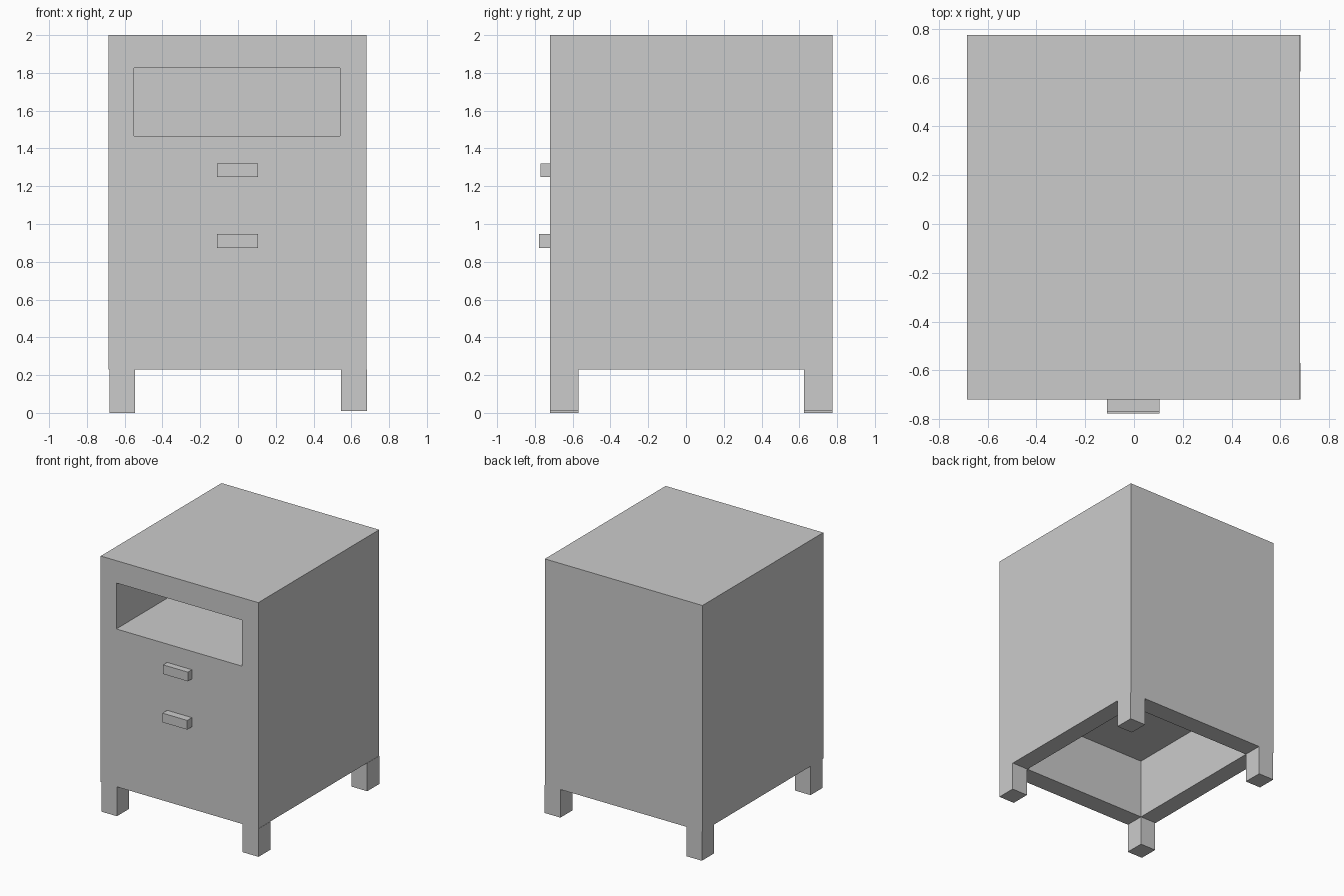
import bpy
import bmesh

if "Cube" in bpy.data.objects:
    bpy.data.objects.remove(bpy.data.objects["Cube"])


def box(name, x, y, z):
    """Add a box from (min, max) ranges on each axis."""
    bm = bmesh.new()
    bmesh.ops.create_cube(bm, size=1)
    for v in bm.verts:
        v.co = [r[0] if c < 0 else r[1] for c, r in zip(v.co, (x, y, z))]
    mesh = bpy.data.meshes.new(name)
    bm.to_mesh(mesh)
    bm.free()
    obj = bpy.data.objects.new(name, mesh)
    bpy.context.collection.objects.link(obj)
    return obj


def carve(target, cutter):
    """Subtract a cutter with a live boolean and hide it."""
    mod = target.modifiers.new(cutter.name, 'BOOLEAN')
    mod.operation = 'DIFFERENCE'
    mod.solver = 'EXACT'
    mod.object = cutter
    cutter.hide_render = True
    cutter.display_type = 'WIRE'


LEFT, RIGHT = -0.685, 0.68
FRONT, BACK = -0.72, 0.775
BASE, TOP = 0.23, 2.0
WALL_X, WALL_Y = 0.14, 0.15

# Cabinet body
cabinet = box("cabinet_body", (LEFT, RIGHT), (FRONT, BACK), (BASE, TOP))

# Open shelf niche at the front
inner_x = (LEFT + WALL_X - 0.005, RIGHT - WALL_X)
carve(cabinet, box("niche_cutter", inner_x,
                   (FRONT - 0.1, BACK - WALL_Y), (1.465, 1.825)))

# Hollow under the lowest drawer
carve(cabinet, box("underside_cutter", (LEFT + WALL_X, RIGHT - WALL_X),
                   (FRONT + WALL_Y, BACK - WALL_Y), (BASE - 0.1, 0.70)))

# Four square legs, flush with the corners
for side, x, floor in (("left", (LEFT + 0.005, LEFT + WALL_X), 0.0),
                       ("right", (RIGHT - WALL_X + 0.005, RIGHT + 0.002), 0.01)):
    for end, y in (("front", (FRONT, FRONT + WALL_Y)),
                   ("back", (BACK - WALL_Y, BACK))):
        box(f"{end}_{side}_leg", x, y, (floor, BASE))

# Drawer handles
for name, z, reach in (("upper", 1.285, 0.05), ("lower", 0.91, 0.058)):
    box(f"{name}_drawer_handle", (-0.11, 0.105),
        (FRONT - reach, FRONT), (z - 0.036, z + 0.036))
